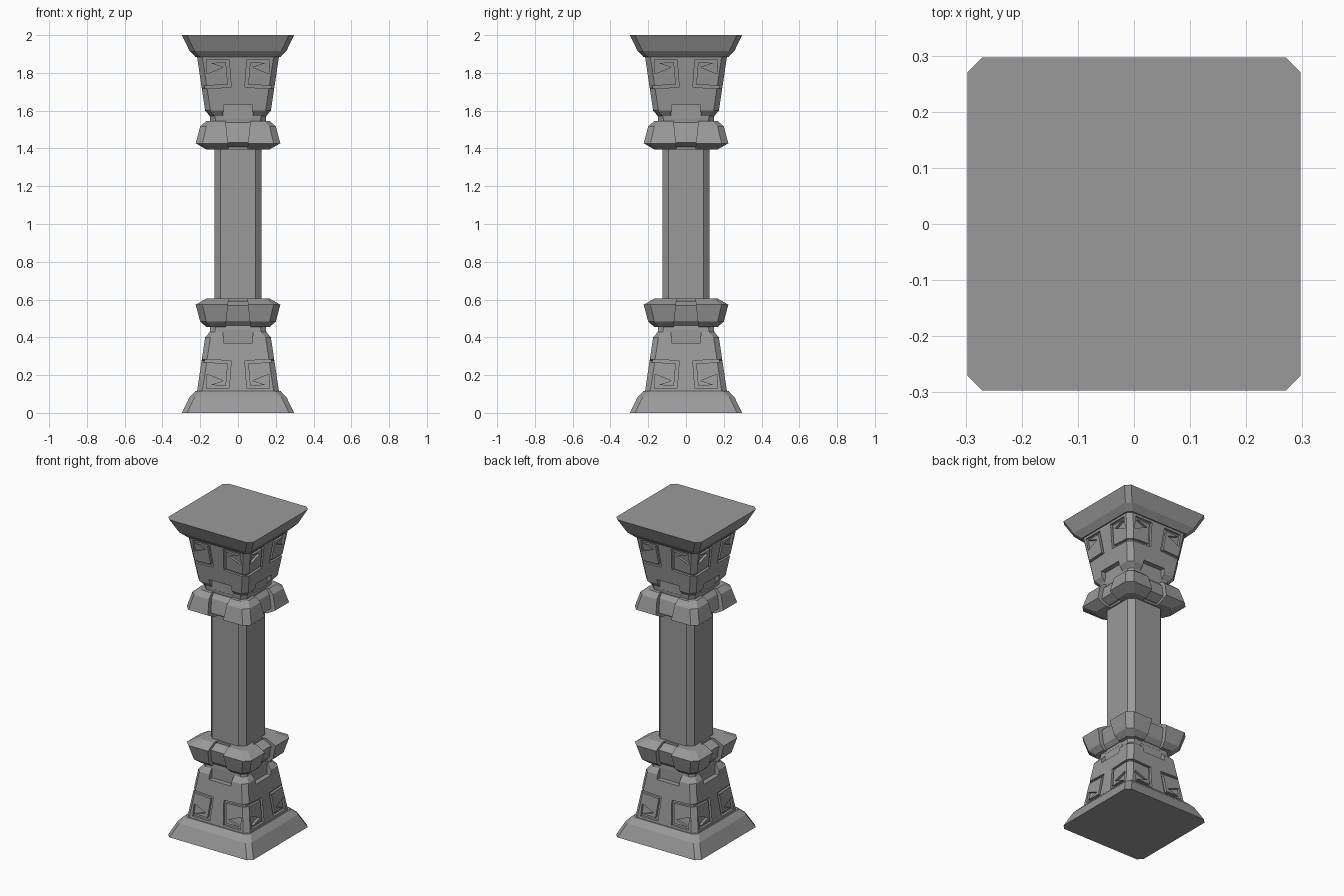
import bpy, bmesh, math
from mathutils import Matrix, Vector

if "Cube" in bpy.data.objects:
    bpy.data.objects.remove(bpy.data.objects["Cube"])

# All meshes are written relative to the column's mid height (z = 1), then mirrored

stone = bpy.data.materials.new("dark_stone")
stone.diffuse_color = (0.323, 0.323, 0.323, 1)
stone.use_nodes = True
stone.node_tree.nodes["Principled BSDF"].inputs["Base Color"].default_value = stone.diffuse_color


def make_object(name, bm):
    bmesh.ops.recalc_face_normals(bm, faces=bm.faces)
    mesh = bpy.data.meshes.new(name)
    bm.to_mesh(mesh)
    bm.free()
    mesh.materials.append(stone)
    obj = bpy.data.objects.new(name, mesh)
    obj.location.z = 1
    bpy.context.collection.objects.link(obj)
    return obj


def loft(name, profile):
    """Stack chamfered squares: rows of (z, half width, chamfer)."""
    bm = bmesh.new()
    rings = []
    for z, h, c in profile:
        k = h - c
        pts = [(k, -h), (h, -k), (h, k), (k, h), (-k, h), (-h, k), (-h, -k), (-k, -h)]
        rings.append([bm.verts.new((x, y, z - 1)) for x, y in pts])
    for a, b in zip(rings, rings[1:]):
        for i in range(8):
            j = (i + 1) % 8
            bm.faces.new((a[i], a[j], b[j], b[i]))
    bm.faces.new(rings[0][::-1])
    bm.faces.new(rings[-1])
    return make_object(name, bm)


def add_prism(bm, outline, depth, turns=4):
    """Extrude an (x, z) outline inward to y = -depth(z), on all four sides."""
    for t in range(turns):
        rot = Matrix.Rotation(t * math.pi / 2, 3, 'Z')
        front = [bm.verts.new(rot @ Vector((x, -0.35, z - 1))) for x, z in outline]
        back = [bm.verts.new(rot @ Vector((x, -depth(z), z - 1))) for x, z in outline]
        bm.faces.new(front)
        bm.faces.new(back[::-1])
        for i in range(len(outline)):
            j = (i + 1) % len(outline)
            bm.faces.new((front[j], front[i], back[i], back[j]))


def cut(obj, name, bm):
    cutter = make_object(name, bm)
    cutter.hide_render = True
    cutter.display_type = 'WIRE'
    mod = obj.modifiers.new("cut", 'BOOLEAN')
    mod.operation = 'DIFFERENCE'
    mod.solver = 'EXACT'
    mod.use_self = True
    mod.object = cutter


def mirror_up(obj):
    mod = obj.modifiers.new("mirror", 'MIRROR')
    mod.use_axis = (False, False, True)


# Shaft
loft("shaft", [(0.42, 0.125, 0.033), (1.58, 0.125, 0.033)])

# Plinth and top slab
plinth = loft("plinth", [(0, 0.297, 0.027), (0.083, 0.257, 0.027), (0.117, 0.224, 0.027)])
mirror_up(plinth)

# Tapered base block with neck, repeated as the capital
block = loft("base_block", [(0.10, 0.219, 0.028), (0.40, 0.174, 0.028),
                            (0.428, 0.150, 0.028), (0.475, 0.145, 0.028)])

# Spiral grooves ending in a triangle, two per side
spiral = [(-0.24, 0.286), (-0.036, 0.276), (-0.047, 0.130), (-0.166, 0.130),
          (-0.164, 0.205), (-0.078, 0.170), (-0.150, 0.147), (-0.064, 0.145),
          (-0.054, 0.262), (-0.24, 0.271)]
groove_floor = lambda z: 0.219 - (z - 0.10) * 0.15 - 0.015
grooves = bmesh.new()
for side in (1, -1):
    add_prism(grooves, [(side * x, z) for x, z in spiral], groove_floor)
cut(block, "groove_cutter", grooves)

# Central notch in the block's shoulder
notches = bmesh.new()
add_prism(notches, [(-0.076, 0.37), (0.076, 0.37), (0.08, 0.44), (-0.08, 0.44)],
          lambda z: 0.148)
cut(block, "notch_cutter", notches)
mirror_up(block)

# Collar: four corner pieces left after cutting the middle of each side
corners = loft("collar_corners", [(0.455, 0.168, 0.03), (0.483, 0.200, 0.033),
                                  (0.573, 0.224, 0.035), (0.605, 0.168, 0.03)])
gaps = bmesh.new()
add_prism(gaps, [(-0.068, 0.43), (0.068, 0.43), (0.046, 0.64), (-0.046, 0.64)],
          lambda z: 0.135)
cut(corners, "gap_cutter", gaps)
mirror_up(corners)

# Recessed middle of the collar
core = loft("collar_core", [(0.462, 0.150, 0.04), (0.487, 0.174, 0.05),
                            (0.568, 0.194, 0.05), (0.593, 0.150, 0.04)])
mirror_up(core)
